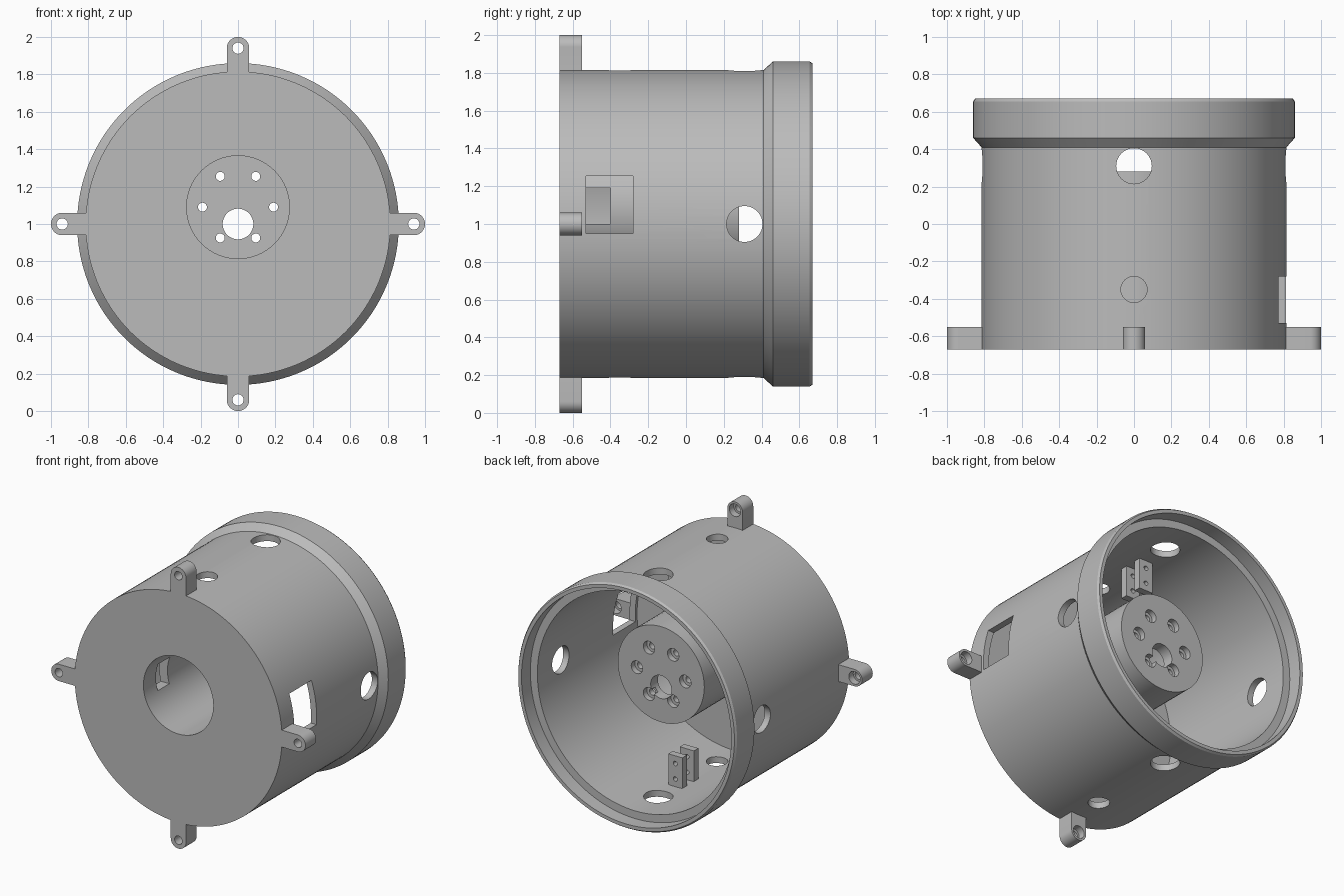
import bpy, bmesh, math
from mathutils import Vector, Matrix

if "Cube" in bpy.data.objects:
    bpy.data.objects.remove(bpy.data.objects["Cube"])

grey = bpy.data.materials.new("plain grey")
grey.use_nodes = True
COLOR = (0.5, 0.5, 0.5, 1)
grey.diffuse_color = COLOR
grey.node_tree.nodes["Principled BSDF"].inputs["Base Color"].default_value = COLOR

AXIS_Z = 1.0      # height of the housing axis
CUP_Z = 1.09      # height of the offset cup axis
FRONT = -0.67


def finish(name, bm):
    bmesh.ops.recalc_face_normals(bm, faces=bm.faces)
    mesh = bpy.data.meshes.new(name)
    bm.to_mesh(mesh)
    bm.free()
    mesh.materials.append(grey)
    ob = bpy.data.objects.new(name, mesh)
    bpy.context.collection.objects.link(ob)
    return ob


def rod(name, a, b, r, sides=48):
    """Cylinder of radius r from point a to point b."""
    a, b = Vector(a), Vector(b)
    bm = bmesh.new()
    turn = (b - a).to_track_quat('Z', 'Y').to_matrix().to_4x4()
    bmesh.ops.create_cone(bm, cap_ends=True, segments=sides, radius1=r, radius2=r,
                          depth=(b - a).length,
                          matrix=Matrix.Translation((a + b) / 2) @ turn)
    return finish(name, bm)


def box(name, lo, hi):
    lo, hi = Vector(lo), Vector(hi)
    bm = bmesh.new()
    bmesh.ops.create_cube(bm, size=1, matrix=Matrix.Translation((lo + hi) / 2)
                          @ Matrix.Diagonal((*(hi - lo), 1)))
    return finish(name, bm)


def lathe(name, profile, sides=128):
    """Spin a closed (radius, y) profile about the housing axis."""
    bm = bmesh.new()
    rings = []
    for i in range(sides):
        t = math.tau * i / sides
        rings.append([bm.verts.new((r * math.cos(t), y, AXIS_Z + r * math.sin(t)))
                      for r, y in profile])
    for i in range(sides):
        p, q = rings[i], rings[(i + 1) % sides]
        for j in range(len(profile) - 1):
            bm.faces.new((p[j], p[j + 1], q[j + 1], q[j]))
    bm.faces.new([ring[0] for ring in rings])
    bm.faces.new([ring[-1] for ring in rings])
    return finish(name, bm)


def combine(ob, tools, operation='DIFFERENCE'):
    """Apply each tool to ob as a boolean and remove the tool."""
    for tool in tools:
        tool.hide_render = True
        mod = ob.modifiers.new("cut", 'BOOLEAN')
        mod.operation, mod.solver, mod.object = operation, 'EXACT', tool
    deps = bpy.context.evaluated_depsgraph_get()
    mesh = bpy.data.meshes.new_from_object(ob.evaluated_get(deps))
    ob.modifiers.clear()
    ob.data = mesh
    for tool in tools:
        bpy.data.objects.remove(tool)


def smooth(ob):
    bpy.ops.object.select_all(action='DESELECT')
    ob.select_set(True)
    bpy.context.view_layer.objects.active = ob
    bpy.ops.object.shade_smooth_by_angle(angle=math.radians(30))


def cup_bore():
    return rod("bore", (0, FRONT - 0.1, CUP_Z), (0, 0.2, CUP_Z), 0.275, 64)


# Housing shell: closed front, flared lip with a stepped recess at the back
shell = lathe("housing_shell", [
    (0.815, FRONT), (0.815, 0.41), (0.86, 0.46), (0.86, 0.655), (0.85, 0.67),
    (0.825, 0.67), (0.825, 0.57), (0.77, 0.57), (0.77, -0.55)])
cuts = [cup_bore(), box("cut", (0.6, -0.53, 0.95), (1, -0.28, 1.255))]
for dx, dz in ((1, 0), (-1, 0), (0, 1), (0, -1)):
    cuts.append(rod("cut", (dx * 0.6, 0.31, 1 + dz * 0.6),
                    (dx, 0.31, 1 + dz), 0.095))
for s in (-1, 1):
    cuts.append(rod("cut", (0, -0.35, 1 + s * 0.6), (0, -0.35, 1 + s), 0.07))
combine(shell, cuts)
smooth(shell)

# Offset cup with side slots, shaft hole and counterbored screw holes
cup = rod("inner_cup", (0, -0.56, CUP_Z), (0, 0.28, CUP_Z), 0.34, 64)
cuts = [cup_bore(), box("cut", (-0.5, -0.53, 1.0), (0.5, -0.4, 1.19)),
        rod("cut", (0, 0.1, AXIS_Z), (0, 0.4, AXIS_Z), 0.082)]
for i in range(6):
    t = math.tau * i / 6
    x, z = 0.19 * math.cos(t), CUP_Z + 0.19 * math.sin(t)
    cuts.append(rod("cut", (x, 0.1, z), (x, 0.4, z), 0.024, 24))
    cuts.append(rod("cut", (x, 0.24, z), (x, 0.4, z), 0.045, 24))
combine(cup, cuts)
smooth(cup)

# Four mounting lugs around the front edge
for i, place in enumerate(("left", "top", "right", "bottom")):
    lug = box("lug_" + place, (0.79, FRONT, 0.94), (0.94, -0.55, 1.06))
    combine(lug, [rod("end", (0.94, FRONT, 1), (0.94, -0.55, 1), 0.06, 32)], 'UNION')
    combine(lug, [rod("cut", (0.94, -0.8, 1), (0.94, -0.4, 1), 0.03, 24),
                  rod("cut", (0.94, -0.6, 1), (0.94, -0.4, 1), 0.045, 24)])
    centre = Matrix.Translation((0, 0, AXIS_Z))
    lug.data.transform(centre @ Matrix.Rotation(-math.pi / 2 * i, 4, 'Y') @ centre.inverted())
    smooth(lug)

# Paired drilled plates inside, on the floor and the ceiling
for s, place in ((-1, "lower"), (1, "upper")):
    for y, end in ((-0.035, "front"), (0.095, "back")):
        low, high = sorted((1 + s * 0.55, 1 + s * 0.785))
        plate = box(f"{place}_{end}_bracket", (-0.055, y - 0.025, low),
                    (0.055, y + 0.025, high))
        combine(plate, [rod("cut", (0, y - 0.1, 1 + s * d), (0, y + 0.1, 1 + s * d), 0.016, 16)
                        for d in (0.605, 0.715)])
        smooth(plate)
